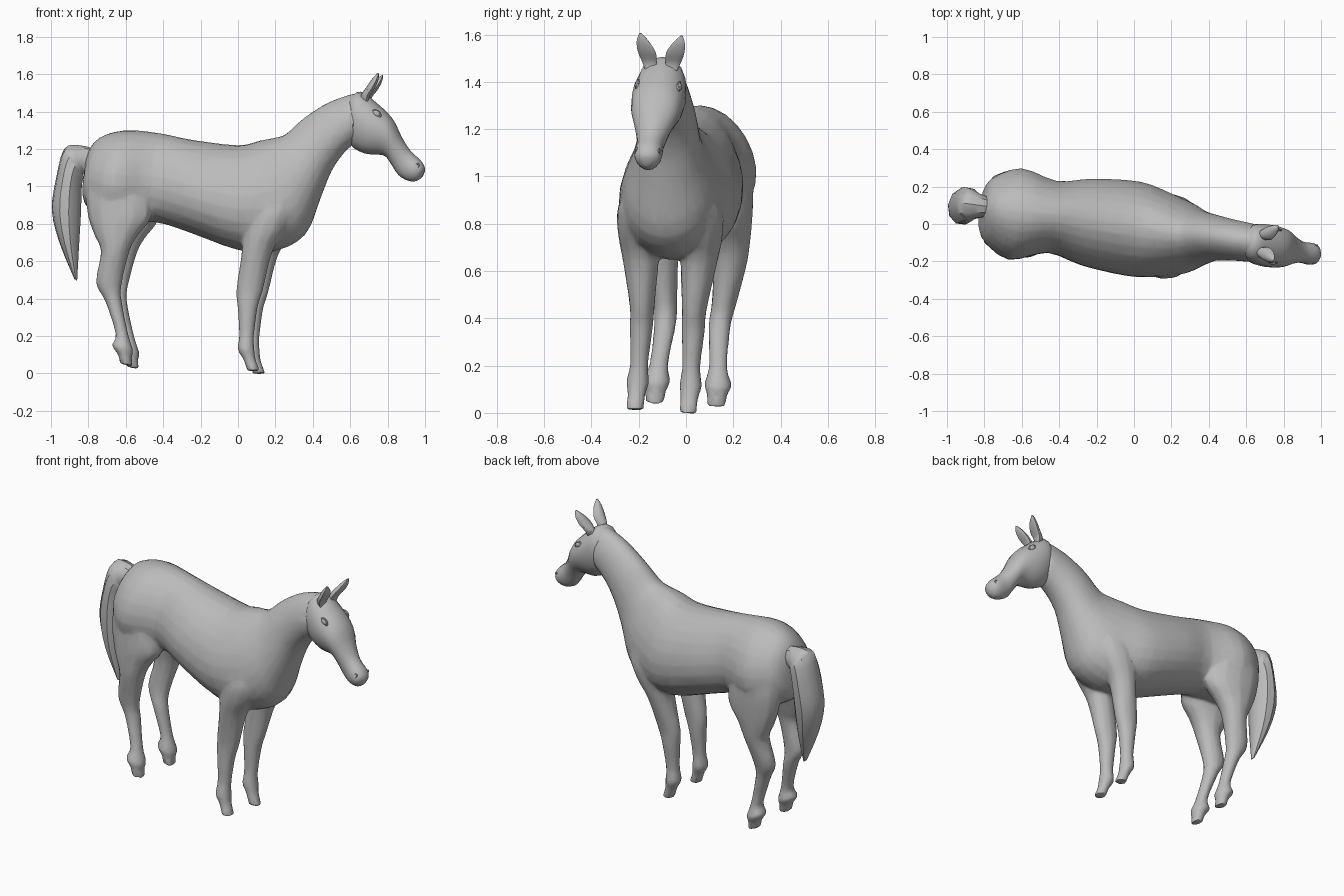
import bpy, bmesh, math
from mathutils import Vector, Matrix

cube = bpy.data.objects.get("Cube")
if cube:
    bpy.data.objects.remove(cube, do_unlink=True)

coat = bpy.data.materials.new("grey coat")
coat.use_nodes = True
GREY = (0.5, 0.5, 0.5, 1)
coat.diffuse_color = GREY
coat.node_tree.nodes["Principled BSDF"].inputs["Base Color"].default_value = GREY
HEAD_SHIFT = -0.022
SHOULDER_SHIFT = -0.012


def pose(along, side, up):
    """Turn the symmetric horse slightly and lean it to one side."""
    return Vector((along + 0.13 * side,
                   side - 0.13 * along - 0.02 + 0.06 * (up - 1),
                   up - 0.06 * side))


def smooth(obj):
    bpy.ops.object.select_all(action='DESELECT')
    bpy.context.view_layer.objects.active = obj
    obj.select_set(True)
    bpy.ops.object.shade_smooth_by_angle(angle=math.radians(35))
    return obj


def finish(name, bm):
    bmesh.ops.recalc_face_normals(bm, faces=bm.faces)
    for vert in bm.verts:
        vert.co = pose(*vert.co)
    mesh = bpy.data.meshes.new(name)
    bm.to_mesh(mesh)
    bm.free()
    mesh.materials.append(coat)
    obj = bpy.data.objects.new(name, mesh)
    bpy.context.collection.objects.link(obj)
    return smooth(obj)


def fuse(trunk, limbs):
    """Weld the limbs into the trunk as one skin and soften the joins."""
    bpy.ops.object.select_all(action='DESELECT')
    for obj in [trunk] + limbs:
        obj.select_set(True)
    bpy.context.view_layer.objects.active = trunk
    bpy.ops.object.join()
    skin = trunk.modifiers.new("skin", 'REMESH')
    skin.mode = 'VOXEL'
    skin.voxel_size = 0.01
    soften = trunk.modifiers.new("soften", 'SMOOTH')
    soften.factor = 0.5
    soften.iterations = 5
    reduce = trunk.modifiers.new("reduce", 'DECIMATE')
    reduce.ratio = 0.1
    for name in ("skin", "soften", "reduce"):
        bpy.ops.object.modifier_apply(modifier=name)
    smooth(trunk)


def spline(rings, steps):
    """Catmull-Rom interpolation through the ring descriptions."""
    rows = [Vector(r) for r in rings]
    rows = [rows[0]] + rows + [rows[-1]]
    result = []
    for a, b, c, d in zip(rows, rows[1:], rows[2:], rows[3:]):
        for step in range(steps):
            t = step / steps
            result.append(b + (c - a) * (t / 2)
                          + (a * 2 - b * 5 + c * 4 - d) * (t * t / 2)
                          + (b * 3 - a - c * 3 + d) * (t ** 3 / 2))
    return result + [rows[-1]]


def loft(name, rings, sides=12, steps=3, egg=0.0, hollow=1.0, mirror=1, shift=0.0):
    """Rings: upper edge x z, lower edge x z, half width, sideways offset."""
    bm = bmesh.new()
    loops = []
    for xa, za, xb, zb, width, offset in spline(rings, steps):
        loop = []
        for i in range(sides):
            turn = math.tau * i / sides
            c, s = math.cos(turn), math.sin(turn)
            reach = c * hollow if c > 0 else c
            x = (xa + xb) / 2 + (xa - xb) / 2 * reach
            z = (za + zb) / 2 + (za - zb) / 2 * reach
            side = offset + width * s * (1 - egg * c)
            loop.append(bm.verts.new((x, side * mirror + shift, z)))
        loops.append(loop)
    for low, high in zip(loops, loops[1:]):
        for i in range(sides):
            j = (i + 1) % sides
            bm.faces.new((low[i], low[j], high[j], high[i]))
    bm.faces.new(loops[0])
    bm.faces.new(loops[-1])
    return finish(name, bm)


def centred(rings):
    return [ring + (0,) for ring in rings]


# Trunk and neck in one sweep from rump to poll
body = loft("body", [
    (-.805, 1.18, -.82, 1.03, .05, 0),
    (-.74, 1.26, -.815, .9, .16, -.005),
    (-.6, 1.3, -.66, .8, .243, -.01),
    (-.42, 1.285, -.45, .81, .19, 0),
    (-.25, 1.25, -.25, .75, .23, 0),
    (0, 1.22, 0, .66, .25, 0),
    (.12, 1.245, .2, .655, .222, -.01),
    (.2, 1.26, .36, .74, .185, -.015),
    (.26, 1.28, .44, .93, .145, -.015),
    (.36, 1.37, .5, 1.08, .12, -.01),
    (.5, 1.455, .57, 1.18, .107, -.015),
    (.64, 1.5, .64, 1.24, .1, -.02),
], sides=24, egg=0.15)

# Head, with the jaw overlapping the neck
loft("head", centred([
    (.61, 1.48, .595, 1.36, .065),
    (.66, 1.505, .6, 1.23, .1),
    (.75, 1.44, .68, 1.175, .112),
    (.83, 1.36, .78, 1.165, .1),
    (.88, 1.26, .82, 1.12, .073),
    (.925, 1.19, .86, 1.06, .056),
    (.977, 1.14, .91, 1.03, .058),
    (.998, 1.11, .955, 1.027, .046),
    (1.003, 1.085, .985, 1.045, .018),
]), sides=16, egg=-0.15, shift=HEAD_SHIFT)

# Tail: short dock, then a full hanging brush
loft("tail", centred([
    (-.76, 1.2, -.77, 1.08, .05),
    (-.85, 1.22, -.825, 1.07, .07),
    (-.93, 1.2, -.825, 1.05, .09),
    (-.975, 1.03, -.835, 1, .1),
    (-.995, .87, -.84, .85, .095),
    (-.955, .7, -.85, .68, .07),
    (-.875, .505, -.86, .495, .012),
]), sides=10)

FORELEG = [
    (.12, .98, .32, .98, .06, .11),
    (.07, .86, .32, .87, .093, .128),
    (.045, .75, .275, .76, .092, .13),
    (.035, .62, .2, .64, .076, .122),
    (.006, .44, .15, .44, .052, .11),
    (.013, .35, .122, .35, .049, .11),
    (.022, .2, .102, .2, .038, .11),
    (.015, .12, .103, .13, .048, .112),
    (.043, .07, .11, .07, .038, .112),
    (.066, .005, .134, .005, .038, .112),
]
HINDLEG = [
    (-.77, 1.1, -.5, 1.1, .075, .115),
    (-.8, .97, -.455, .98, .096, .128),
    (-.785, .83, -.443, .83, .097, .133),
    (-.75, .73, -.51, .74, .085, .14),
    (-.714, .64, -.56, .65, .072, .145),
    (-.744, .48, -.607, .46, .052, .125),
    (-.695, .38, -.605, .37, .047, .115),
    (-.637, .2, -.57, .2, .039, .125),
    (-.658, .145, -.543, .115, .058, .13),
    (-.624, .09, -.551, .08, .044, .13),
    (-.615, .045, -.545, .03, .04, .13),
]
EAR = [
    (.735, 1.43, .665, 1.46, .024, .042),
    (.742, 1.475, .667, 1.485, .031, .05),
    (.768, 1.515, .7, 1.53, .038, .06),
    (.782, 1.56, .732, 1.572, .026, .076),
    (.772, 1.597, .76, 1.6, .005, .087),
]


def ball(name, centre, size, tilt):
    bm = bmesh.new()
    bmesh.ops.create_uvsphere(bm, u_segments=12, v_segments=8, radius=1)
    bm.transform(Matrix.Translation(centre) @ Matrix.Rotation(tilt, 4, 'Y')
                 @ Matrix.Diagonal((*size, 1)))
    return finish(name, bm)


def rim(name, centre, radius, thick, tilt):
    """Small oval ring lying against the side of the head."""
    bm = bmesh.new()
    place = Matrix.Translation(centre) @ Matrix.Rotation(tilt, 4, 'Y')
    grid = [[bm.verts.new(place @ Vector((
        math.cos(a) * (radius + thick * math.cos(b)), thick * math.sin(b),
        math.sin(a) * (radius + thick * math.cos(b)) * 0.65)))
        for b in (math.tau * j / 6 for j in range(6))]
        for a in (math.tau * i / 12 for i in range(12))]
    for i in range(12):
        for j in range(6):
            bm.faces.new((grid[i - 1][j - 1], grid[i][j - 1], grid[i][j], grid[i - 1][j]))
    return finish(name, bm)


# Paired parts
legs = []
for label, sign in (("left", 1), ("right", -1)):
    legs.append(loft(label + "_front_leg", FORELEG, mirror=sign, shift=SHOULDER_SHIFT))
    legs.append(loft(label + "_hind_leg", HINDLEG, mirror=sign))
    loft(label + "_ear", EAR, mirror=sign, hollow=0.2, shift=HEAD_SHIFT)
    eye = (.755, .088 * sign + HEAD_SHIFT, 1.383)
    ball(label + "_eye", eye, (.022, .012, .016), 0.6)
    rim(label + "_eyelid", eye, .024, .006, 0.6)
    rim(label + "_nostril", (.965, .048 * sign + HEAD_SHIFT, 1.105), .014, .005, -0.8)
fuse(body, legs)
